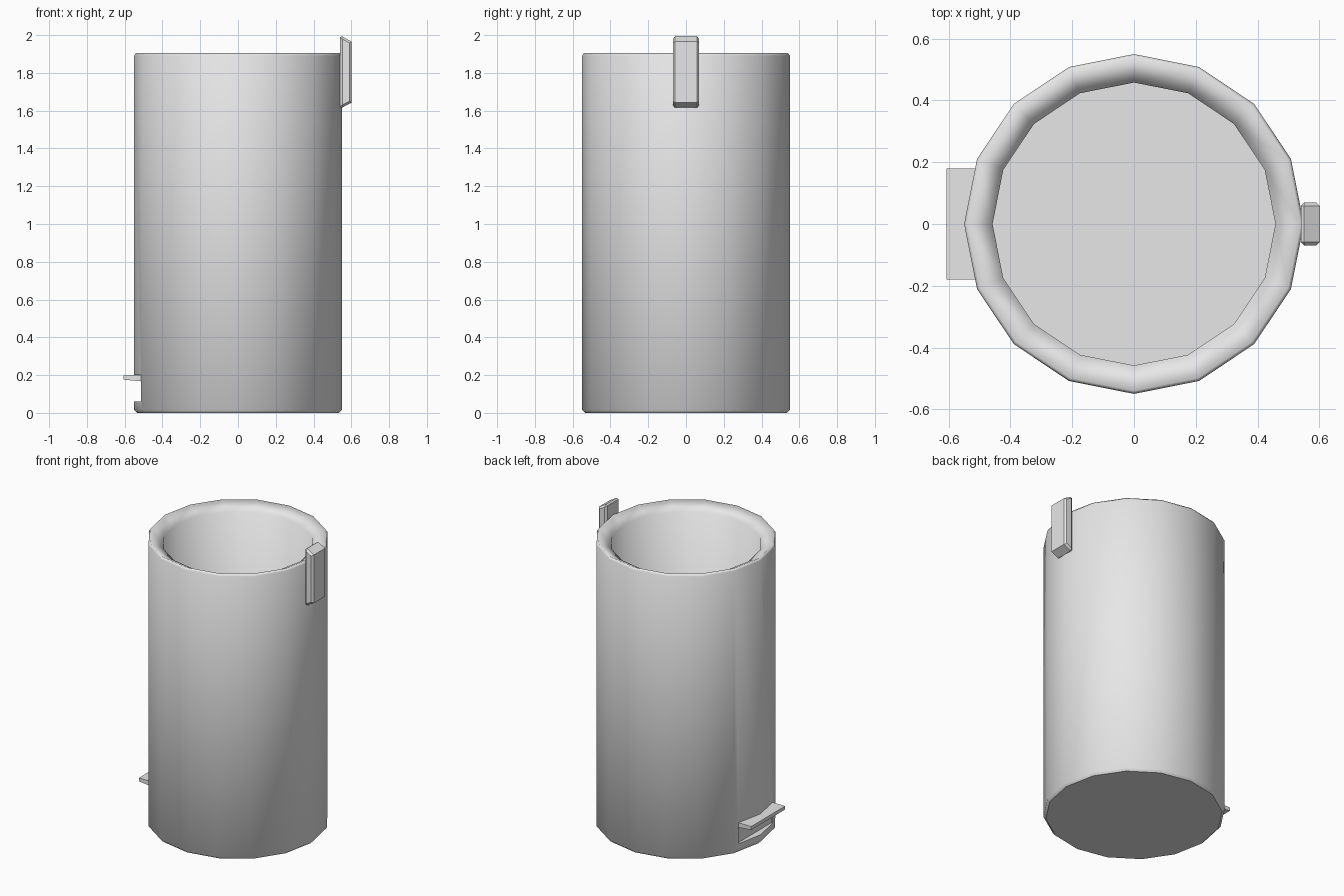
import bpy, bmesh, math

cube = bpy.data.objects.get("Cube")
if cube:
    bpy.data.objects.remove(cube, do_unlink=True)

grey = bpy.data.materials.new("light grey")
grey.use_nodes = True
grey.diffuse_color = (0.8, 0.8, 0.8, 1)
grey.node_tree.nodes["Principled BSDF"].inputs["Base Color"].default_value = grey.diffuse_color


def add_object(name, bm):
    bmesh.ops.recalc_face_normals(bm, faces=bm.faces)
    mesh = bpy.data.meshes.new(name)
    bm.to_mesh(mesh)
    bm.free()
    obj = bpy.data.objects.new(name, mesh)
    mesh.materials.append(grey)
    bpy.context.collection.objects.link(obj)
    return obj


def revolve(name, profile, sides):
    """Spin an (r, z) profile into rings and cap both ends."""
    bm = bmesh.new()
    rings = []
    for r, z in profile:
        angles = [math.tau * i / sides for i in range(sides)]
        rings.append([bm.verts.new((r * math.cos(a), r * math.sin(a), z)) for a in angles])
    for low, high in zip(rings, rings[1:]):
        for i in range(sides):
            j = (i + 1) % sides
            bm.faces.new((low[i], low[j], high[j], high[i])).smooth = True
    for ring in (rings[0], rings[-1]):
        bm.faces.new(ring)
    return add_object(name, bm)


def extrude_side(name, profile, half_width):
    """Extrude an (x, z) profile along y, centred."""
    bm = bmesh.new()
    face = bm.faces.new([bm.verts.new((x, -half_width, z)) for x, z in profile])
    moved = bmesh.ops.extrude_face_region(bm, geom=[face])["geom"]
    verts = [g for g in moved if isinstance(g, bmesh.types.BMVert)]
    bmesh.ops.translate(bm, verts=verts, vec=(0, 2 * half_width, 0))
    return add_object(name, bm)


# Open bin: outer wall, rim sloping inward, inner wall and floor
bin_body = revolve("bin_body", [
    (0.535, 0), (0.55, 0.015), (0.55, 1.89), (0.54, 1.905),
    (0.458, 1.86), (0.458, 0.09)], 16)

# Slot in the wall behind the pedal
slot_cutter = extrude_side("slot_cutter", [
    (-0.7, 0.06), (-0.505, 0.06), (-0.505, 0.2), (-0.7, 0.2)], 0.18)
slot_cutter.hide_render = True
slot_cutter.hide_viewport = True
slot = bin_body.modifiers.new("pedal_slot", "BOOLEAN")
slot.operation = "DIFFERENCE"
slot.solver = "EXACT"
slot.object = slot_cutter

# Foot pedal, thinner at its outer end
extrude_side("pedal", [
    (-0.5, 0.199), (-0.607, 0.199), (-0.607, 0.176), (-0.5, 0.166)], 0.179)

# Lid hinge bracket with softened edges
hinge = extrude_side("hinge_bracket", [
    (0.54, 1.61), (0.54, 2.0), (0.602, 1.965), (0.602, 1.643)], 0.07)
bevel = hinge.modifiers.new("soft_edges", "BEVEL")
bevel.width = 0.012
bevel.segments = 1
bevel.limit_method = "ANGLE"
bevel.angle_limit = math.radians(70)
